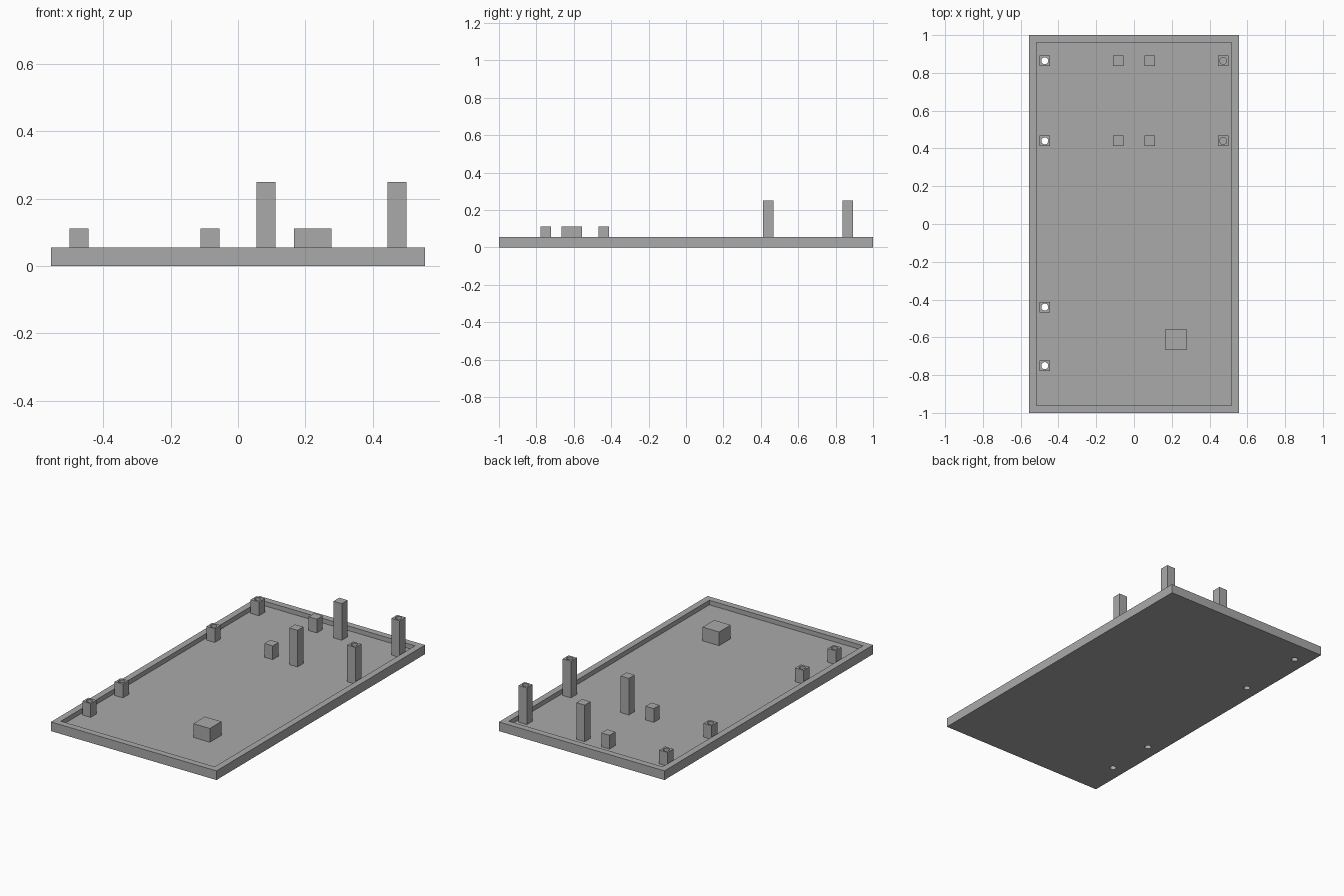
import bpy, bmesh
from mathutils import Matrix, Vector

if "Cube" in bpy.data.objects:
    bpy.data.objects.remove(bpy.data.objects["Cube"], do_unlink=True)

U = 2 / 36            # module: wall thickness and post width
FLOOR = U / 2         # top of the tray floor
SHORT, TALL = 2 * U, 4.5 * U
HOLE_RADIUS = 0.0185

grey = bpy.data.materials.new("plain grey")
grey.use_nodes = True
colour = (0.4, 0.4, 0.4, 1)
grey.diffuse_color = colour
grey.node_tree.nodes["Principled BSDF"].inputs["Base Color"].default_value = colour


def finish(name, bm):
    mesh = bpy.data.meshes.new(name)
    bm.to_mesh(mesh)
    bm.free()
    mesh.materials.append(grey)
    obj = bpy.data.objects.new(name, mesh)
    bpy.context.collection.objects.link(obj)
    return obj


def box_mesh(x, y, width, depth, bottom, top):
    bm = bmesh.new()
    place = Matrix.Translation((x, y, (bottom + top) / 2))
    size = Matrix.Diagonal((width, depth, top - bottom, 1))
    bmesh.ops.create_cube(bm, size=1, matrix=place @ size)
    return bm


def drill(obj, x, y, bottom, top):
    """Cut a round vertical hole through obj between two heights."""
    bm = bmesh.new()
    bmesh.ops.create_cone(bm, cap_ends=True, segments=24, radius1=HOLE_RADIUS,
                          radius2=HOLE_RADIUS, depth=top - bottom,
                          matrix=Matrix.Translation((x, y, (bottom + top) / 2)))
    cutter = finish("hole_cutter", bm)
    cutter.hide_render = True
    mod = obj.modifiers.new("hole", 'BOOLEAN')
    mod.operation, mod.solver, mod.object = 'DIFFERENCE', 'EXACT', cutter
    bpy.context.view_layer.objects.active = obj
    bpy.ops.object.modifier_apply(modifier=mod.name)
    bpy.data.objects.remove(cutter, do_unlink=True)


# Tray: slab with a raised rim
bm = box_mesh(0, 0, 20 * U, 2, 0, U)
top_face = max(bm.faces, key=lambda f: f.calc_center_median().z)
bmesh.ops.inset_region(bm, faces=[top_face], thickness=U)
well = bmesh.ops.extrude_discrete_faces(bm, faces=[top_face])["faces"][0]
bmesh.ops.translate(bm, verts=well.verts, vec=Vector((0, 0, FLOOR - U)))
bmesh.ops.recalc_face_normals(bm, faces=bm.faces)
tray = finish("tray", bm)

# Posts: column x, height, row positions, kind of hole
BACK_ROWS = [0.864, 0.44]
FRONT_ROWS = [-0.44, -0.75]
columns = [
    ("right_edge_post", -8.5 * U, SHORT, BACK_ROWS + FRONT_ROWS, "through"),
    ("right_inner_post", -1.5 * U, SHORT, BACK_ROWS, None),
    ("left_inner_post", 1.5 * U, TALL, BACK_ROWS, None),
    ("left_edge_post", 8.5 * U, TALL, BACK_ROWS, "blind"),
]
for name, x, height, rows, hole in columns:
    for i, y in enumerate(rows, 1):
        post = finish(f"{name}_{i}", box_mesh(x, y, U, U, FLOOR, height))
        if hole == "through":
            drill(post, x, y, -U, height + U)
            drill(tray, x, y, -U, height + U)
        elif hole == "blind":
            drill(post, x, y, height - 2 * U, height + U)

# Low support block near the front
finish("support_block", box_mesh(4 * U, -11 * U, 2 * U, 2 * U, FLOOR, SHORT))
